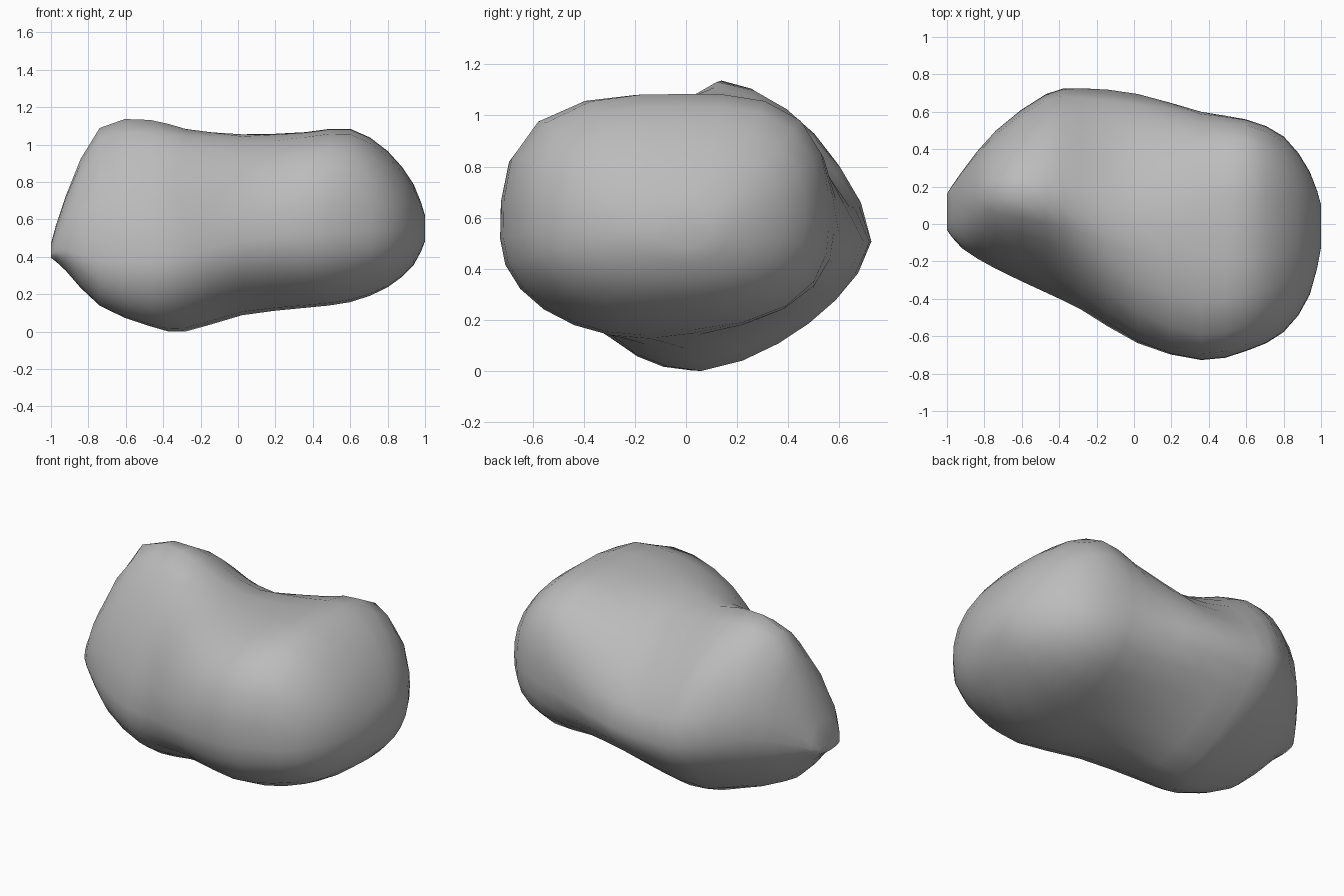
import bpy
import bmesh
from math import cos, sin, pi
from mathutils import Vector

SEGMENTS = 24      # points around each cross-section
STEPS = 2          # rings per span between stations

# Stations along the length, each one holding:
# x | front y,z | top y,z | back y,z | bottom y,z |
# corner fullness: front-top, back-top, back-bottom, front-bottom
STATIONS = [
    (-1, -.03, .43, .06, .48, .16, .44, .06, .41, 2, 2, 2, 2),
    (-.92, -.13, .45, .1, .74, .28, .5, .05, .34, 2, 2, 2, 2),
    (-.74, -.24, .4, .15, 1.11, .5, .57, 0, .15, 1.5, 1.7, 1.7, 2.2),
    (-.47, -.37, .38, .12, 1.15, .7, .53, -.02, .04, 1.4, 1.7, 1.6, 2),
    (-.28, -.46, .42, .1, 1.1, .73, .52, .06, .01, 1.7, 1.5, 1.5, 1.8),
    (.02, -.64, .5, 0, 1.07, .7, .52, 0, .1, 2.3, 1.5, 1.6, 1.8),
    (.36, -.73, .53, 0, 1.08, .6, .54, -.15, .14, 3.3, 2.3, 2, 2),
    (.6, -.68, .54, 0, 1.1, .56, .58, -.15, .17, 3.2, 3.2, 2.6, 2),
    (.8, -.58, .55, 0, .98, .47, .6, -.05, .25, 2.8, 2.8, 2.5, 2.2),
    (.94, -.38, .57, 0, .8, .28, .6, 0, .37, 2.3, 2.3, 2.3, 2.2),
    (1, -.12, .56, 0, .63, .1, .57, 0, .5, 2, 2, 2, 2),
]


def blend(index, t):
    """Smooth curve through the stations, between index and index + 1."""
    last = len(STATIONS) - 1
    a, b, c, d = (STATIONS[min(max(index + k, 0), last)] for k in (-1, 0, 1, 2))
    result = []
    for p, q, r, s in zip(a, b, c, d):
        m, n = (r - p) / 2, (s - q) / 2
        result.append(q + m * t + (3 * (r - q) - 2 * m - n) * t ** 2
                      + (2 * (q - r) + m + n) * t ** 3)
    return result


def section_point(station, angle):
    """Point on a lopsided rounded section; angle runs from back over the top."""
    x, fy, fz, ty, tz, by, bz, uy, uz, ft, bt, bu, fu = station
    c, s = cos(angle), sin(angle)
    side_y, side_z = (by, bz) if c >= 0 else (fy, fz)
    cap_y, cap_z = (ty, tz) if s >= 0 else (uy, uz)
    if s >= 0:
        power = bt if c >= 0 else ft
    else:
        power = bu if c >= 0 else fu
    radius = (abs(c) ** power + abs(s) ** power) ** (-1 / power)
    y = cap_y + abs(c) * radius * (side_y - cap_y)
    z = side_z + abs(s) * radius * (cap_z - side_z)
    return Vector((x, y, z))


def build_boulder():
    bm = bmesh.new()
    spans = len(STATIONS) - 1
    sections = [blend(i, k / STEPS) for i in range(spans) for k in range(STEPS)]
    sections.append(STATIONS[-1])
    rings = [[bm.verts.new(section_point(sec, 2 * pi * j / SEGMENTS))
              for j in range(SEGMENTS)] for sec in sections]
    # Skin between neighbouring rings
    for first, second in zip(rings, rings[1:]):
        for j in range(SEGMENTS):
            k = (j + 1) % SEGMENTS
            bm.faces.new((first[j], first[k], second[k], second[j]))
    # Blunt ends
    for ring in (rings[0], rings[-1]):
        bm.faces.new(ring)
    # Soften the joins between the corner curves
    bmesh.ops.smooth_vert(bm, verts=bm.verts[:], factor=0.15,
                          use_axis_x=False, use_axis_y=True, use_axis_z=True)
    bmesh.ops.recalc_face_normals(bm, faces=bm.faces[:])
    # Stand on the ground
    low = min(v.co.z for v in bm.verts)
    bmesh.ops.translate(bm, verts=bm.verts[:], vec=(0, 0, -low))
    mesh = bpy.data.meshes.new("boulder")
    bm.to_mesh(mesh)
    bm.free()
    return mesh


cube = bpy.data.objects.get("Cube")
if cube:
    bpy.data.objects.remove(cube, do_unlink=True)

# Grey stone
stone = bpy.data.materials.new("grey stone")
stone.use_nodes = True
colour = (0.5, 0.5, 0.5, 1)
stone.diffuse_color = colour
for node in stone.node_tree.nodes:
    if node.type == "BSDF_PRINCIPLED":
        node.inputs["Base Color"].default_value = colour
        node.inputs["Roughness"].default_value = 0.9

# Boulder
boulder = bpy.data.objects.new("boulder", build_boulder())
bpy.context.collection.objects.link(boulder)
boulder.data.materials.append(stone)
for polygon in boulder.data.polygons:
    polygon.use_smooth = True
